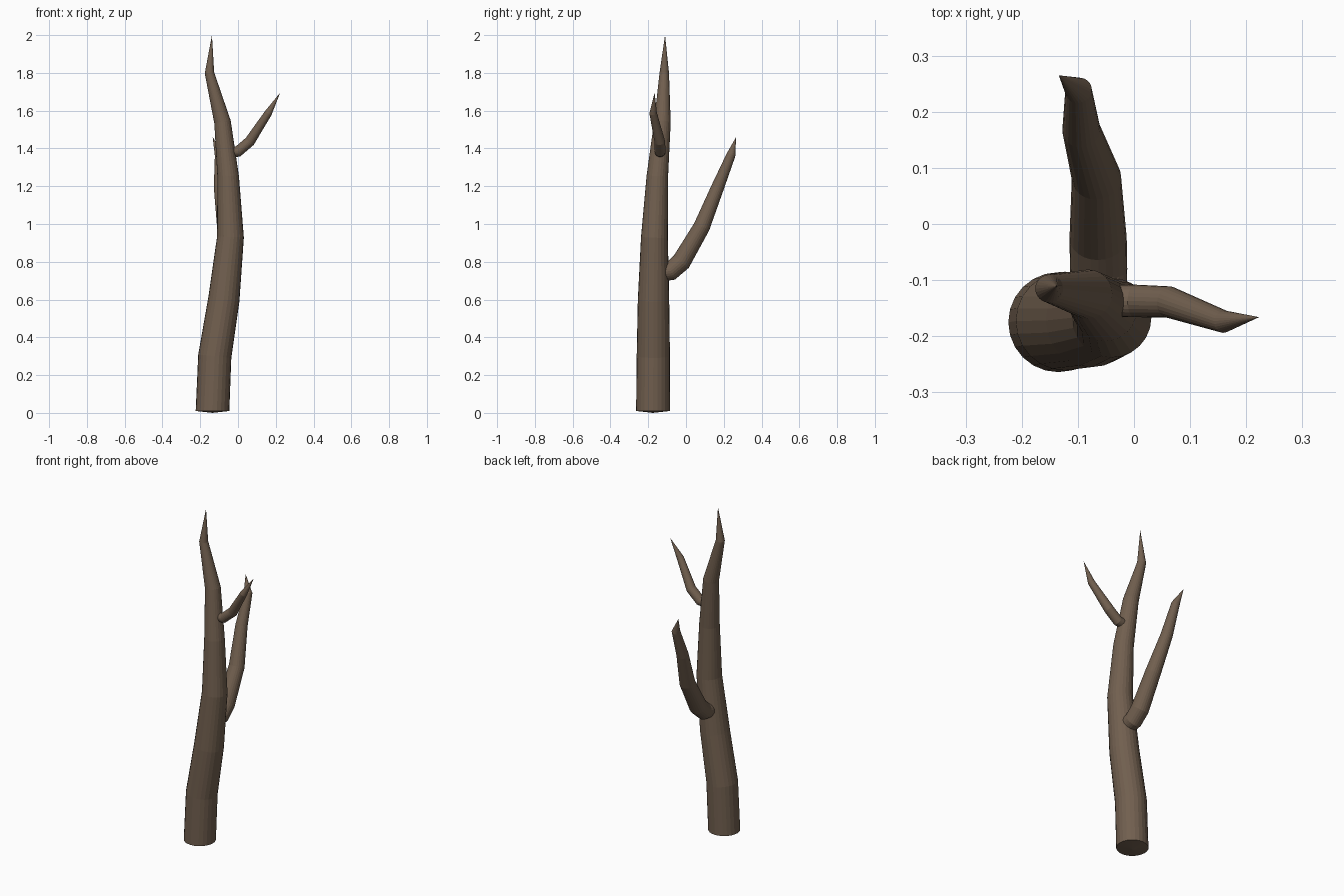
import bpy, bmesh, math
from mathutils import Vector

if "Cube" in bpy.data.objects:
    bpy.data.objects.remove(bpy.data.objects["Cube"])

SIDES = 24

bark = bpy.data.materials.new("bark brown")
bark.diffuse_color = (0.165, 0.115, 0.078, 1)
bark.use_nodes = True
bark.node_tree.nodes["Principled BSDF"].inputs["Base Color"].default_value = bark.diffuse_color


def limb(name, path, tip, start_dir, cap_depth=0.0):
    """Tapered tube through (x, y, z, radius) rings, ending in a pointed tip."""
    pts = [Vector(p[:3]) for p in path] + [Vector(tip)]
    bm = bmesh.new()
    rings = []
    tangent = Vector(start_dir).normalized()
    side = tangent.orthogonal().normalized()
    for i, p in enumerate(path):
        if i > 0:
            new = ((pts[i] - pts[i - 1]).normalized()
                   + (pts[i + 1] - pts[i]).normalized()).normalized()
            side.rotate(tangent.rotation_difference(new))
            tangent = new
        up = tangent.cross(side)
        ring = []
        for k in range(SIDES):
            a = 2 * math.pi * k / SIDES
            ring.append(bm.verts.new(
                pts[i] + p[3] * (math.cos(a) * side + math.sin(a) * up)))
        rings.append(ring)
    end = bm.verts.new(tip)
    base = bm.verts.new(pts[0] - Vector(start_dir).normalized() * cap_depth)
    for k in range(SIDES):
        n = (k + 1) % SIDES
        for a, b in zip(rings, rings[1:]):
            bm.faces.new((a[k], a[n], b[n], b[k]))
        bm.faces.new((rings[-1][k], rings[-1][n], end))
        bm.faces.new((rings[0][n], rings[0][k], base))
    bmesh.ops.recalc_face_normals(bm, faces=bm.faces[:])
    me = bpy.data.meshes.new(name)
    bm.to_mesh(me)
    bm.free()
    me.materials.append(bark)
    ob = bpy.data.objects.new(name, me)
    bpy.context.collection.objects.link(ob)
    return ob


# Main trunk, bending right and then back left
limb("trunk", [
    (-0.135, -0.175, 0.01, 0.089),
    (-0.123, -0.173, 0.30, 0.088),
    (-0.075, -0.172, 0.60, 0.083),
    (-0.040, -0.167, 0.93, 0.071),
    (-0.052, -0.152, 1.25, 0.057),
    (-0.082, -0.125, 1.54, 0.044),
    (-0.151, -0.115, 1.80, 0.025),
], (-0.138, -0.111, 2.0), (0, 0, 1), 0.01)

# Long lower branch growing to the back
limb("back_branch", [
    (-0.063, -0.130, 0.745, 0.050),
    (-0.063, -0.080, 0.752, 0.051),
    (-0.064, -0.025, 0.800, 0.051),
    (-0.067, 0.083, 0.985, 0.044),
    (-0.094, 0.168, 1.195, 0.034),
    (-0.099, 0.238, 1.365, 0.024),
], (-0.134, 0.265, 1.46), (0, 1, 0))

# Short upper branch growing to the right
limb("right_branch", [
    (-0.040, -0.137, 1.380, 0.028),
    (0.000, -0.137, 1.384, 0.029),
    (0.062, -0.139, 1.437, 0.028),
    (0.160, -0.174, 1.587, 0.020),
], (0.223, -0.166, 1.695), (1, 0, 0))
